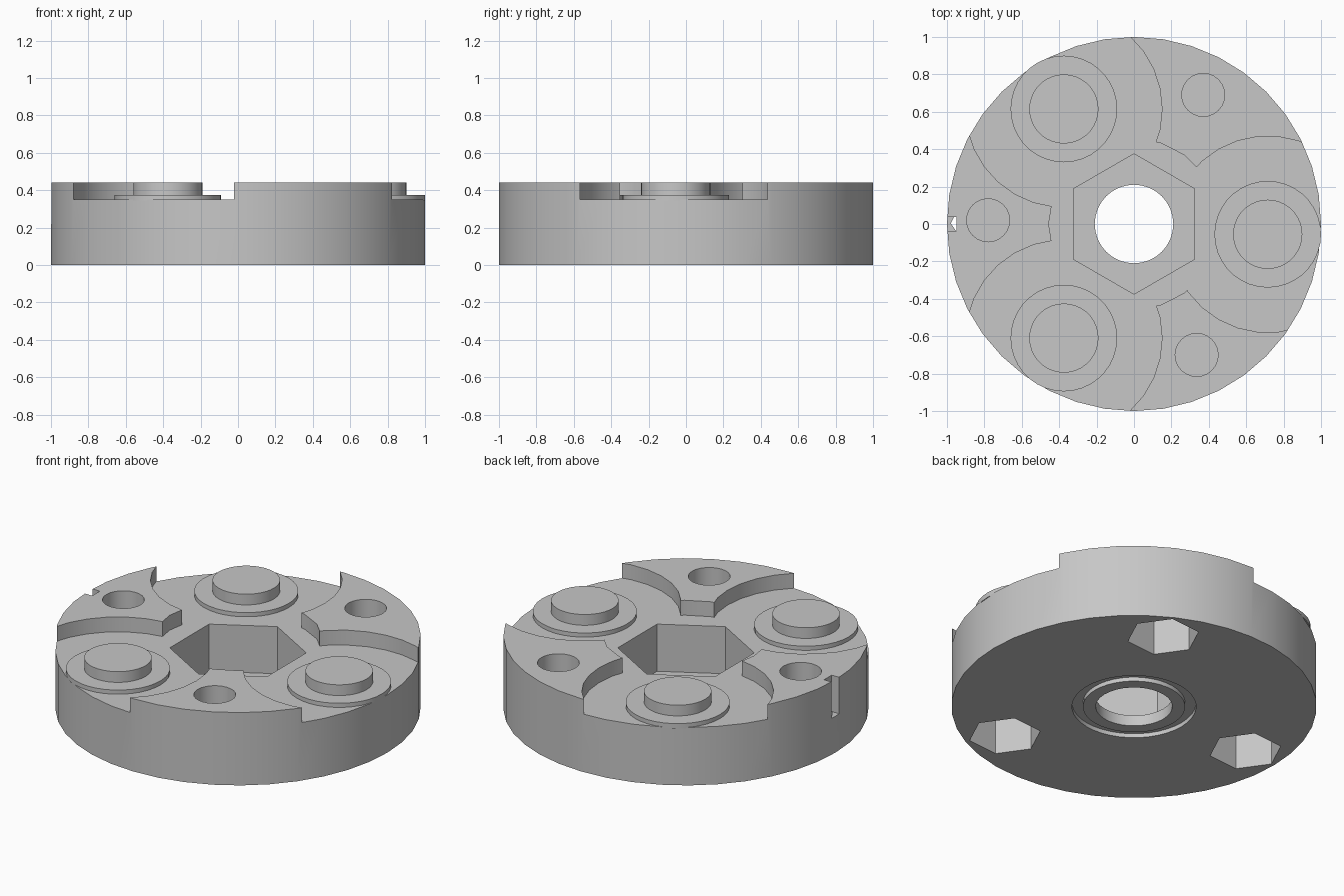
import bpy
import bmesh
from math import cos, sin, pi, radians

cube = bpy.data.objects.get("Cube")
if cube:
    bpy.data.objects.remove(cube, do_unlink=True)

# Single plain colour
grey = bpy.data.materials.new("plain_grey")
grey.use_nodes = True
grey.diffuse_color = (0.57, 0.57, 0.57, 1)
bsdf = next(n for n in grey.node_tree.nodes if n.type == 'BSDF_PRINCIPLED')
bsdf.inputs["Base Color"].default_value = (0.57, 0.57, 0.57, 1)


def prism(name, centre, radius, z0, z1, sides, turn=0):
    """Upright regular prism with its first corner at angle turn (degrees)."""
    bm = bmesh.new()
    ring = []
    for i in range(sides):
        a = 2 * pi * i / sides + radians(turn)
        ring.append(bm.verts.new((centre[0] + radius * cos(a),
                                  centre[1] + radius * sin(a), z0)))
    base = bm.faces.new(ring)
    top = bmesh.ops.extrude_face_region(bm, geom=[base])["geom"]
    bmesh.ops.translate(bm, vec=(0, 0, z1 - z0),
                        verts=[v for v in top if isinstance(v, bmesh.types.BMVert)])
    bmesh.ops.recalc_face_normals(bm, faces=bm.faces)
    mesh = bpy.data.meshes.new(name)
    bm.to_mesh(mesh)
    bm.free()
    mesh.materials.append(grey)
    obj = bpy.data.objects.new(name, mesh)
    bpy.context.collection.objects.link(obj)
    return obj


def activate(obj):
    bpy.ops.object.select_all(action='DESELECT')
    obj.select_set(True)
    bpy.context.view_layer.objects.active = obj


def cut(target, cutter):
    """Subtract cutter from target, then discard it."""
    cutter.hide_render = True
    activate(target)
    mod = target.modifiers.new("cut", 'BOOLEAN')
    mod.operation = 'DIFFERENCE'
    mod.solver = 'EXACT'
    mod.object = cutter
    bpy.ops.object.modifier_apply(modifier=mod.name)
    bpy.data.objects.remove(cutter, do_unlink=True)


HEIGHT, FLOOR, ABOVE, BELOW = 0.44, 0.35, 0.6, -0.1
lugs = [(0.715, -0.055), (-0.375, 0.615), (-0.375, -0.61)]
bolts = [(0.37, 0.69), (-0.78, 0.02), (0.335, -0.70)]

# Disc body, lowered around the lugs and centre to leave three raised pads
body = prism("disc_body", (0, 0), 1, 0, HEIGHT, 40)
for lug in lugs:
    cut(body, prism("cutter", lug, 0.525, FLOOR, ABOVE, 30))
cut(body, prism("cutter", (0, 0), 0.456, FLOOR, ABOVE, 20))

# Central hexagonal socket and through hole
cut(body, prism("cutter", (0, 0), 0.375, 0.065, ABOVE, 6, 30))
cut(body, prism("cutter", (0, 0), 0.21, BELOW, ABOVE, 32))

# Shallow ring groove on the underside
groove = prism("cutter", (0, 0), 0.34, BELOW, 0.025, 40)
cut(groove, prism("cutter", (0, 0), 0.28, -0.2, 0.1, 40))
cut(body, groove)

# Blind bolt holes in the pads, with hexagonal nut pockets beneath
for bolt in bolts:
    cut(body, prism("cutter", bolt, 0.115, 0.25, ABOVE, 24))
    cut(body, prism("cutter", bolt, 0.2, BELOW, 0.22, 6, 5))

# Small alignment notch in the rim
cut(body, prism("cutter", (-0.985, 0), 0.035 * 2 ** 0.5 + 0.002, 0.22, ABOVE, 4, 45))
parts = [body]

# Round lugs on flanges
for i, lug in enumerate(lugs, 1):
    parts.append(prism(f"lug_flange_{i}", lug, 0.285, FLOOR - 0.005, 0.375, 36))
    parts.append(prism(f"lug_boss_{i}", lug, 0.185, 0.37, HEIGHT, 36))

for part in parts:
    activate(part)
    bpy.ops.object.shade_smooth_by_angle(angle=radians(30))
